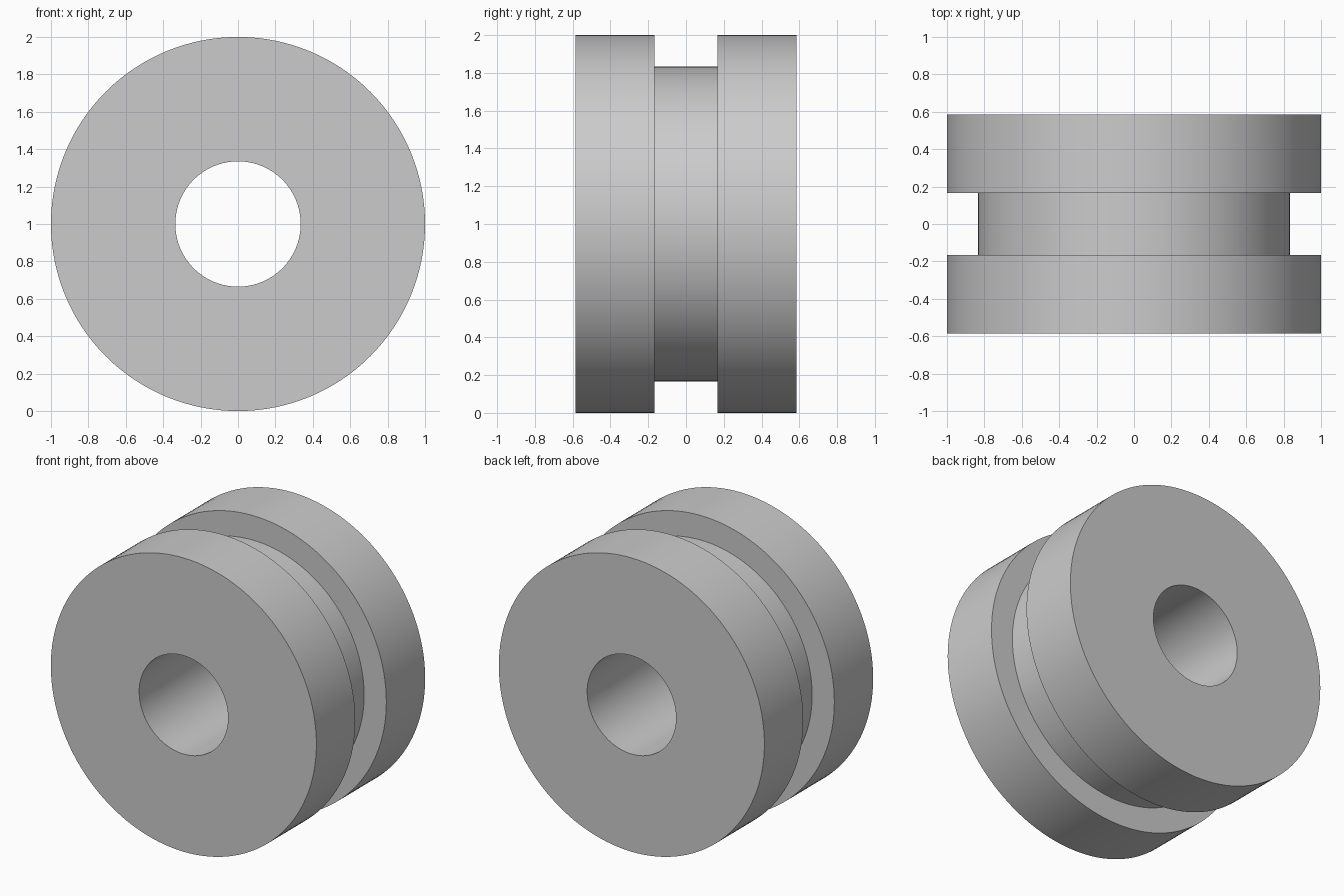
import bpy
import bmesh
import math
from mathutils import Matrix, Vector

default_cube = bpy.data.objects.get("Cube")
if default_cube:
    bpy.data.objects.remove(default_cube, do_unlink=True)

# Main dimensions
OUTER, GROOVE, BORE = 1.0, 0.833, 0.335
HALF_WIDTH, HALF_GROOVE = 0.585, 0.167
SEGMENTS = 128

# Single plain grey
grey = bpy.data.materials.new("plain grey")
grey.use_nodes = True
colour = (0.6, 0.6, 0.6, 1)
grey.diffuse_color = colour
grey.node_tree.nodes["Principled BSDF"].inputs["Base Color"].default_value = colour

# Cross-section of the grooved ring: (radius, position along the axle)
half = [(BORE, HALF_WIDTH), (OUTER, HALF_WIDTH),
        (OUTER, HALF_GROOVE), (GROOVE, HALF_GROOVE)]
profile = half + [(r, -y) for r, y in reversed(half)]

# Revolve the closed section around the y axis
bm = bmesh.new()
verts = [bm.verts.new((r, y, 0)) for r, y in profile]
edges = [bm.edges.new((v, verts[(i + 1) % len(verts)])) for i, v in enumerate(verts)]
bmesh.ops.spin(bm, geom=verts + edges, cent=(0, 0, 0), axis=(0, 1, 0),
               angle=math.tau, steps=SEGMENTS, use_merge=False)
bmesh.ops.remove_doubles(bm, verts=bm.verts, dist=0.0001)
bmesh.ops.recalc_face_normals(bm, faces=bm.faces)
bmesh.ops.transform(bm, matrix=Matrix.Translation(Vector((0, 0, OUTER))), verts=bm.verts)

mesh = bpy.data.meshes.new("grooved_ring")
bm.to_mesh(mesh)
bm.free()
mesh.materials.append(grey)
ring = bpy.data.objects.new("grooved_ring", mesh)
bpy.context.collection.objects.link(ring)

# Smooth round walls with crisp rims
bpy.ops.object.select_all(action='DESELECT')
ring.select_set(True)
bpy.context.view_layer.objects.active = ring
bpy.ops.object.shade_smooth_by_angle(angle=math.radians(30))
